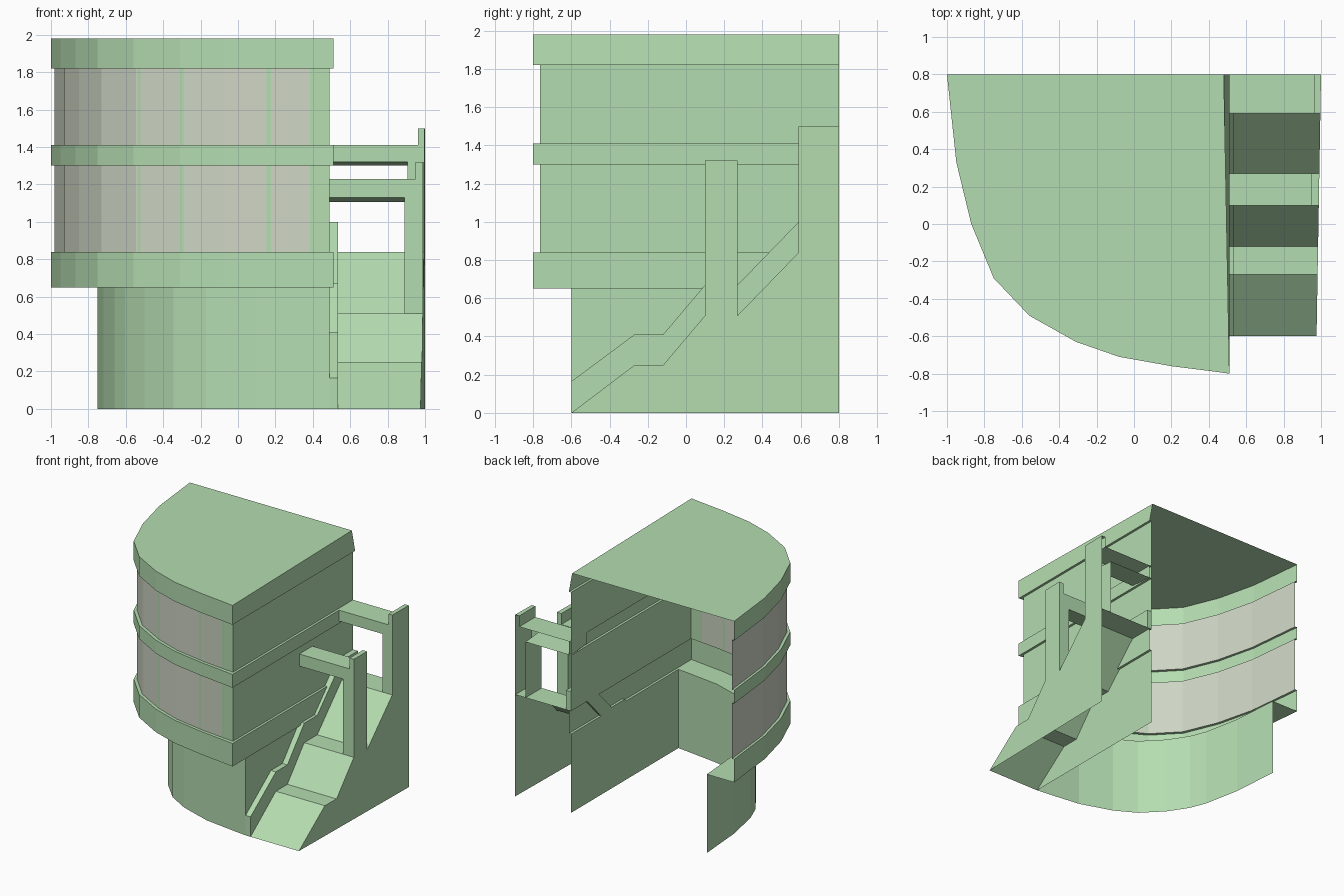
import bpy
import bmesh

if "Cube" in bpy.data.objects:
    bpy.data.objects.remove(bpy.data.objects["Cube"])


def material(name, col):
    m = bpy.data.materials.new(name)
    m.diffuse_color = (*col, 1)
    m.use_nodes = True
    m.node_tree.nodes["Principled BSDF"].inputs["Base Color"].default_value = m.diffuse_color
    return m


GREEN = material("pale_green", (0.456, 0.716, 0.434))
GLASS = material("light_grey_window", (0.617, 0.665, 0.552))


def make(name, verts, faces, solid=False, rule=None):
    """Mesh object; rule(face centre) -> material index."""
    me = bpy.data.meshes.new(name)
    me.from_pydata(verts, [], faces)
    if solid:
        bm = bmesh.new()
        bm.from_mesh(me)
        bmesh.ops.recalc_face_normals(bm, faces=bm.faces)
        bm.to_mesh(me)
        bm.free()
    me.materials.append(GREEN)
    if rule:
        me.materials.append(GLASS)
        for p in me.polygons:
            p.material_index = rule(p.center)
    ob = bpy.data.objects.new(name, me)
    bpy.context.collection.objects.link(ob)
    return ob


def loft(name, rings, cap=False, rule=None):
    """Open-backed shell through a list of (outline, z)."""
    n = len(rings[0][0])
    verts = [(x, y, z) for pts, z in rings for x, y in pts]
    faces = [(r * n + i, r * n + i + 1, (r + 1) * n + i + 1, (r + 1) * n + i)
             for r in range(len(rings) - 1) for i in range(n - 1)]
    if cap:
        faces.append(tuple(range((len(rings) - 1) * n, len(rings) * n)))
    return make(name, verts, faces, rule=rule)


def prism(name, a, b, close_b=True):
    """Solid between two matching 3D profiles."""
    n = len(a)
    faces = [(i, (i + 1) % n, (i + 1) % n + n, i + n) for i in range(n)]
    faces.append(tuple(range(n)))
    if close_b:
        faces.append(tuple(range(n, 2 * n)))
    return make(name, a + b, faces, solid=True)


# Plan outlines: left back corner, round the front, to right back corner
band = [(-1, .8), (-.95, .33), (-.87, 0), (-.75, -.29), (-.56, -.49), (-.31, -.63),
        (-.08, -.71), (.2, -.76), (.4, -.785), (.51, -.8), (.51, .8)]
wall = [(-.98, .8), (-.93, .33), (-.85, .01), (-.73, -.275), (-.545, -.47), (-.3, -.605),
        (-.08, -.685), (.2, -.735), (.4, -.757), (.49, -.765), (.49, .8)]
base = [(-.75, .8), (-.72, .4), (-.66, .1), (-.605, -.04), (-.5, -.2), (-.345, -.36),
        (-.17, -.46), (.1, -.55), (.4, -.59), (.49, -.6), (.49, .8)]
roof = band[:-1] + [(.48, .8)]

# Base and projecting bands
loft("base_wall", [(base, 0), (base, .65)])
loft("lower_band", [(base, .65), (band, .65), (band, .84), (wall, .84)])
loft("middle_band", [(wall, 1.3), (band, 1.3), (band, 1.41), (wall, 1.41)])
loft("roof_band", [(wall, 1.82), (band, 1.82), (roof, 1.98)], cap=True)

# Window storeys: grey glass split by slim green mullions
mullions = [(-.535, -.522), (-.31, -.288), (.152, .177)]
cuts = [x for m in mullions for x in m] + [.385]
storey = []
for (x0, y0), (x1, y1) in zip(wall, wall[1:]):
    storey.append((x0, y0))
    for c in cuts:
        if x0 < c < x1:
            storey.append((c, y0 + (y1 - y0) * (c - x0) / (x1 - x0)))
storey.append(wall[-1])


def glazed(c):
    return 0 if c.x > .385 or any(a < c.x < b for a, b in mullions) else 1


loft("lower_window_storey", [(storey, .84), (storey, 1.3)], rule=glazed)
loft("upper_window_storey", [(storey, 1.41), (storey, 1.82)], rule=glazed)

# Side ramp with landings (y, z)
ramp = [(-.6, 0), (-.27, .25), (-.12, .25), (.1, .51), (.27, .51), (.59, .84), (.8, .84)]


def outer_x(y):
    return .976 + (y + .6) / 1.4 * .024


n = len(ramp)
make("ramp", [(.49, y, z) for y, z in ramp] + [(outer_x(y), y, z) for y, z in ramp],
     [(i, i + n, i + n + 1, i + 1) for i in range(n - 1)])

# Outer side wall under the ramp
make("ramp_outer_wall",
     [(outer_x(y), y, 0) for y, z in ramp] + [(outer_x(y), y, z) for y, z in ramp],
     [(i, i + 1, i + n + 1, i + n) for i in range(n - 1)])

# Curb along the building side
rise = [.165, .16, .16, .16, .16, .16, .16]
curb = ramp + [(y, z + r) for (y, z), r in reversed(list(zip(ramp, rise)))]
prism("ramp_curb", [(.49, y, z) for y, z in curb], [(.535, y, z) for y, z in curb])


# Gates: post, lip and crossbar reaching the building
def gate(name, y0, y1, foot, under, top, lip, xi, xl, drop, close):
    def profile(y, d):
        xo = outer_x(y)
        pts = [(.49, under - d), (xi, under - d), (xi, foot), (xo, foot),
               (xo, lip), (xl, lip), (xl, top), (.49, top)]
        return [(x, y, z) for x, z in pts]
    prism(name, profile(y0, 0), profile(y1, drop), close)


gate("lower_gate", .1, .27, .51, 1.13, 1.23, 1.32, .89, .95, .025, True)
gate("upper_gate", .59, .8, .84, 1.32, 1.41, 1.5, .905, .963, .02, False)
